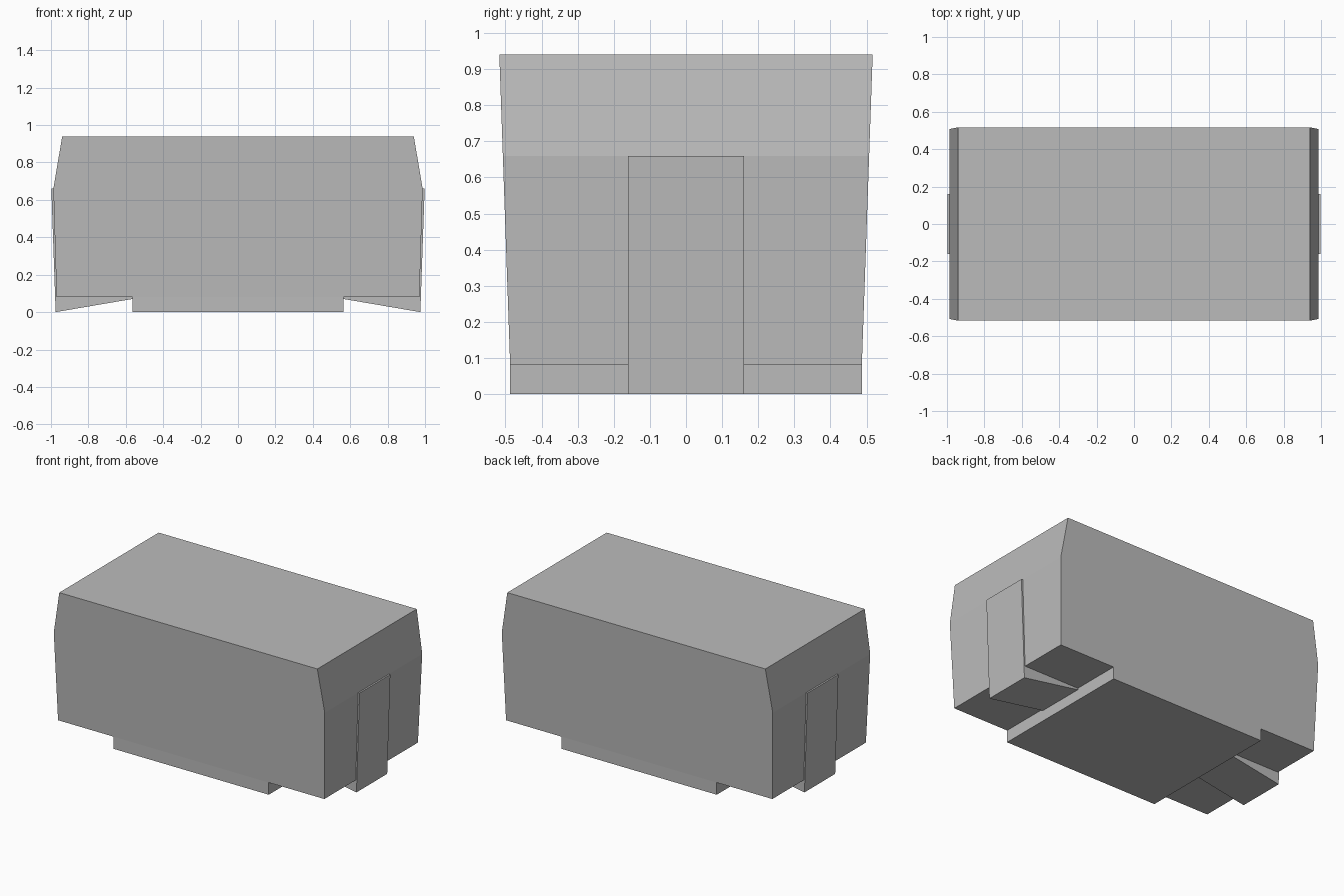
import bpy
import bmesh

cube = bpy.data.objects.get("Cube")
if cube:
    bpy.data.objects.remove(cube, do_unlink=True)

# Single plain grey
grey = bpy.data.materials.new("plain grey")
grey.use_nodes = True
colour = (0.5, 0.5, 0.5, 1.0)
grey.diffuse_color = colour
grey.node_tree.nodes["Principled BSDF"].inputs["Base Color"].default_value = colour


def prism(name, profile, half_depth):
    """Extrude an x-z profile along y; half_depth gives the half width at height z."""
    bm = bmesh.new()
    front = [bm.verts.new((x, -half_depth(z), z)) for x, z in profile]
    back = [bm.verts.new((x, half_depth(z), z)) for x, z in profile]
    bm.faces.new(front)
    bm.faces.new(back[::-1])
    n = len(profile)
    for i in range(n):
        j = (i + 1) % n
        bm.faces.new((front[j], front[i], back[i], back[j]))
    bmesh.ops.recalc_face_normals(bm, faces=bm.faces)
    mesh = bpy.data.meshes.new(name)
    bm.to_mesh(mesh)
    bm.free()
    mesh.materials.append(grey)
    obj = bpy.data.objects.new(name, mesh)
    bpy.context.collection.objects.link(obj)
    return obj


# Main hull: ends bulge at the belt line, sides lean outwards to the roof
FLOOR, BELT, ROOF = 0.08, 0.66, 0.94
half_hull = [(0.97, FLOOR), (0.987, BELT), (0.94, ROOF)]
hull_profile = half_hull + [(-x, z) for x, z in reversed(half_hull)]
prism("hull", hull_profile,
      lambda z: 0.487 + 0.03 * (z - FLOOR) / (ROOF - FLOOR))

# Underfloor equipment box
prism("underfloor_box",
      [(-0.565, 0), (0.565, 0), (0.565, FLOOR), (-0.565, FLOOR)],
      lambda z: 0.487)

# End doorway plates with a wedge-shaped foot running back under the floor
door_profile = [(0.975, 0), (0.998, BELT), (0.95, BELT),
                (0.94, 0.1), (0.565, 0.1), (0.565, 0.07)]
for side, s in (("left", 1), ("right", -1)):
    prism(side + "_end_doorway", [(s * x, z) for x, z in door_profile],
          lambda z: 0.16)
